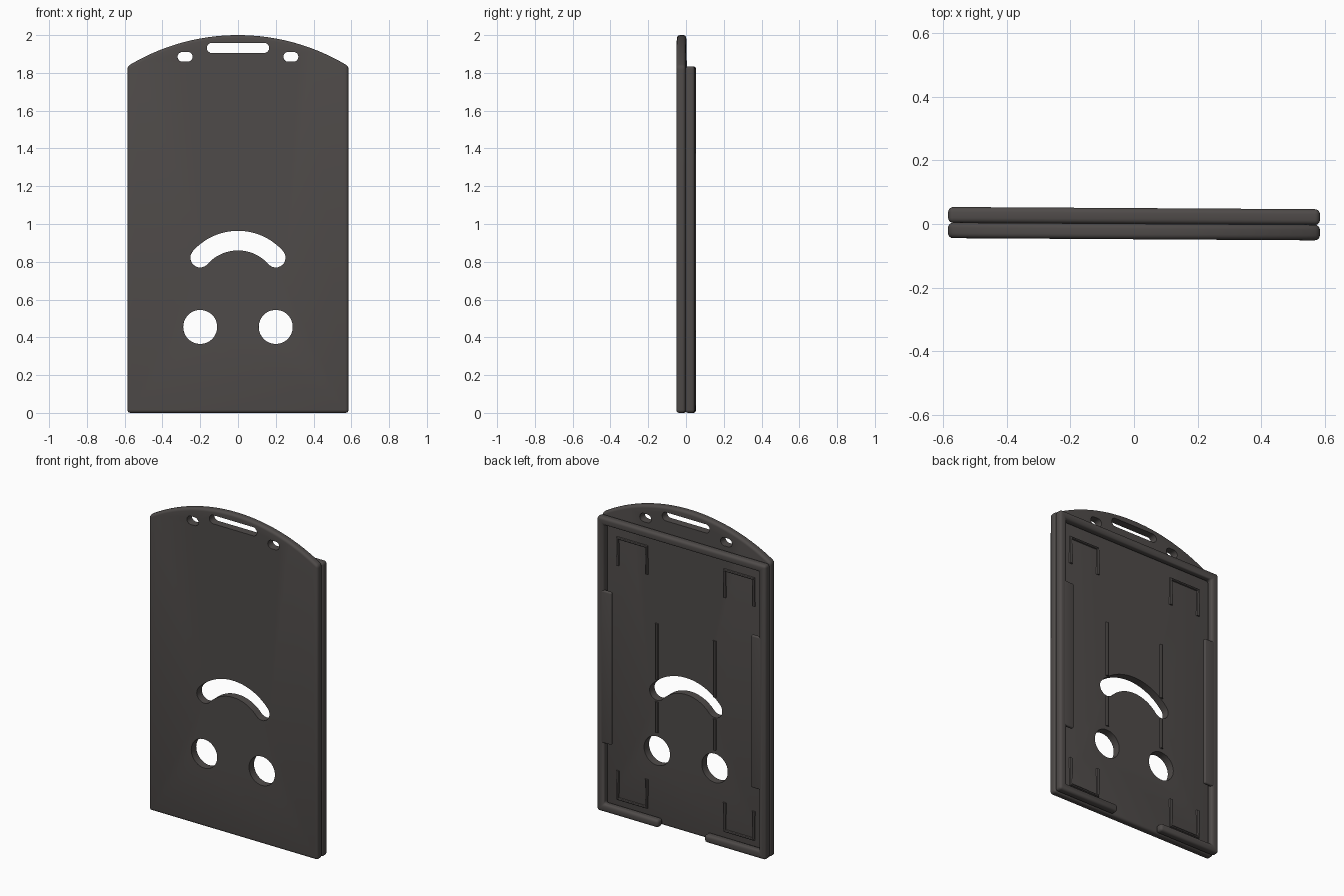
import bpy, bmesh
from math import sin, cos, pi, asin, atan2, sqrt

cube = bpy.data.objects.get("Cube")
if cube:
    bpy.data.objects.remove(cube, do_unlink=True)

plastic = bpy.data.materials.new("dark_grey_plastic")
plastic.use_nodes = True
colour = (0.078, 0.070, 0.067, 1)
plastic.diffuse_color = colour
bsdf = next(n for n in plastic.node_tree.nodes if n.type == 'BSDF_PRINCIPLED')
bsdf.inputs["Base Color"].default_value = colour
bsdf.inputs["Roughness"].default_value = 0.6

TILT = -0.006
HALF, TOP = 0.585, 1.835      # half width and height of the card pocket
FLOOR, BACK, FRONT = 0.001, 0.05, -0.048


def add(name, mesh):
    obj = bpy.data.objects.new(name, mesh)
    bpy.context.collection.objects.link(obj)
    obj.rotation_euler.z = TILT
    mesh.materials.append(plastic)
    return obj


def prism(name, outline, y0, y1, bevel=0.0):
    """Extrude an (x, z) outline from y0 to y1, with rounded edges."""
    bm = bmesh.new()
    face = bm.faces.new([bm.verts.new((x, y0, z)) for x, z in outline])
    side = bmesh.ops.extrude_face_region(bm, geom=[face])["geom"]
    for v in side:
        if isinstance(v, bmesh.types.BMVert):
            v.co.y = y1
    bmesh.ops.recalc_face_normals(bm, faces=bm.faces)
    mesh = bpy.data.meshes.new(name)
    bm.to_mesh(mesh)
    bm.free()
    obj = add(name, mesh)
    if bevel:
        mod = obj.modifiers.new("rounding", 'BEVEL')
        mod.width, mod.segments, mod.limit_method = bevel, 4, 'ANGLE'
    return obj


def arc(cx, cz, r, a0, a1, n):
    return [(cx + r * cos(a0 + (a1 - a0) * i / n),
             cz + r * sin(a0 + (a1 - a0) * i / n)) for i in range(n + 1)]


def slot(cx, cz, half, r):
    return arc(cx + half, cz, r, -pi / 2, pi / 2, 10) + arc(cx - half, cz, r, pi / 2, 3 * pi / 2, 10)


def bake(obj):
    """Apply modifiers or curve bevels and smooth the rounded edges."""
    deps = bpy.context.evaluated_depsgraph_get()
    mesh = bpy.data.meshes.new_from_object(obj.evaluated_get(deps))
    name = obj.name
    bpy.data.objects.remove(obj, do_unlink=True)
    mesh.materials.clear()
    obj = add(name, mesh)
    bpy.ops.object.select_all(action='DESELECT')
    obj.select_set(True)
    bpy.context.view_layer.objects.active = obj
    bpy.ops.object.shade_smooth_by_angle(angle=0.6)
    return obj


# Front plate with an arched top
rise = 2.0 - TOP
R = (HALF ** 2 + rise ** 2) / (2 * rise)
a = asin(HALF / R)
plate = prism("front_plate",
              [(-HALF, 0), (HALF, 0)] + arc(0, 2 - R, R, pi / 2 - a, pi / 2 + a, 40),
              FRONT, FLOOR, 0.016)

# Openings: strap slots, round thumb holes and curved window
r, w, sweep = 0.267, 0.052, 0.847
cz = 0.912 - r
a0, a1 = pi / 2 - sweep, pi / 2 + sweep
window = (arc(0, cz, r + w, a0, a1, 32)
          + arc(r * cos(a1), cz + r * sin(a1), w, a1, a1 + pi, 12)[1:-1]
          + arc(0, cz, r - w, a1, a0, 32)
          + arc(r * cos(a0), cz + r * sin(a0), w, a0 + pi, a0 + 2 * pi, 12)[1:-1])
openings = [window, slot(0, 1.932, 0.138, 0.027)]
for s in (-1, 1):
    openings.append(slot(s * 0.28, 1.885, 0.014, 0.026))
    openings.append(arc(s * 0.2, 0.455, 0.09, 0, 2 * pi, 48)[:-1])
cutters = []
for outline in openings:
    cutter = prism("opening_cutter", outline, -0.2, 0.2)
    cutter.hide_render = True
    mod = plate.modifiers.new("opening", 'BOOLEAN')
    mod.object, mod.operation, mod.solver = cutter, 'DIFFERENCE', 'EXACT'
    cutters.append(cutter)
bake(plate)
for cutter in cutters:
    bpy.data.objects.remove(cutter, do_unlink=True)

# Raised back rim, open at the bottom middle
rim, gap = 0.048, 0.16
inner = HALF - rim
half_rim = [(gap, rim), (gap, 0), (HALF, 0), (HALF, TOP)]
half_inner = [(inner, TOP - rim), (inner, rim)]
right = half_rim
left = [(-x, z) for x, z in reversed(half_rim)]
inside = [(-x, z) for x, z in reversed(half_inner)] + half_inner
bake(prism("back_rim", right + left + inside, FLOOR - 0.001, BACK, 0.016))


def rib(name, points):
    """Half-round rib standing on the pocket floor."""
    curve = bpy.data.curves.new(name, 'CURVE')
    curve.dimensions = '3D'
    curve.bevel_depth, curve.bevel_resolution = 0.011, 2
    curve.use_fill_caps = True
    line = curve.splines.new('POLY')
    line.points.add(len(points) - 1)
    for p, (x, z) in zip(line.points, points):
        p.co = (x, FLOOR, z, 1)
    bake(add(name, curve))


# Side lips and floor ribs, mirrored
for s, side in ((1, "left"), (-1, "right")):
    lip = [(s * x, z) for x, z in ((0.485, 0.43), (0.565, 0.43), (0.565, 1.38), (0.485, 1.38))]
    bake(prism(side + "_card_lip", lip, 0.028, BACK - 0.0005, 0.008))
    rib(side + "_upper_corner_rib",
        [(s * x, z) for x, z in ((0.47, 1.54), (0.47, 1.71), (0.27, 1.71), (0.27, 1.54))])
    rib(side + "_lower_corner_rib",
        [(s * x, z) for x, z in ((0.47, 0.26), (0.47, 0.085), (0.27, 0.085), (0.27, 0.26))])
    rib(side + "_lower_guide_rib", [(s * 0.2, 0.57), (s * 0.2, 0.762)])
    rib(side + "_upper_guide_rib", [(s * 0.2, 0.9), (s * 0.2, 1.25)])
